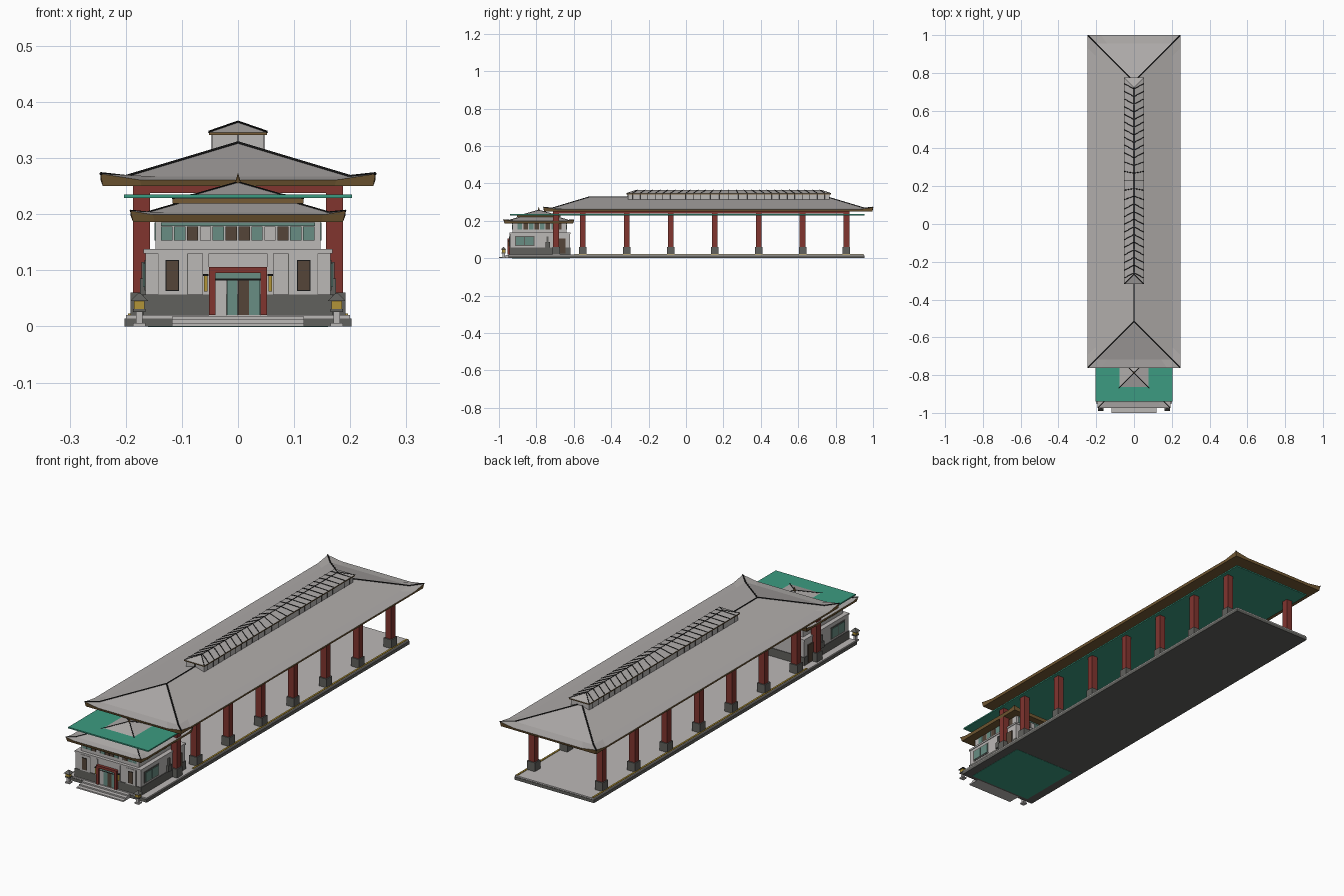
import bpy, bmesh
from mathutils import Vector

if "Cube" in bpy.data.objects:
    bpy.data.objects.remove(bpy.data.objects["Cube"])


def material(name, *rgb):
    m = bpy.data.materials.new(name)
    m.use_nodes = True
    m.diffuse_color = (*rgb, 1)
    m.node_tree.nodes["Principled BSDF"].inputs["Base Color"].default_value = (*rgb, 1)
    return m


MATS = {
    "stone": material("pale stone", .5, .48, .47),
    "dark": material("dark stone", .12, .12, .11),
    "roof": material("roof grey", .43, .41, .4),
    "red": material("red timber", .22, .035, .028),
    "green": material("ceiling green", .045, .33, .22),
    "bronze": material("eave bronze", .18, .105, .035),
    "brown": material("brown shutter", .09, .06, .04),
    "glass": material("teal glass", .14, .27, .23),
    "gold": material("gold", .45, .3, .04),
    "black": material("black trim", .008, .008, .008),
}


def finish(name, bm, mats):
    bmesh.ops.recalc_face_normals(bm, faces=bm.faces)
    me = bpy.data.meshes.new(name)
    bm.to_mesh(me)
    bm.free()
    for m in mats:
        me.materials.append(MATS[m])
    ob = bpy.data.objects.new(name, me)
    bpy.context.collection.objects.link(ob)
    return ob


def boxes(name, items, mirror=False):
    """items: (material, x0, x1, y0, y1, z0, z1)"""
    bm = bmesh.new()
    used = []
    for mat, x0, x1, y0, y1, z0, z1 in items:
        if mat not in used:
            used.append(mat)
        for s in ((1, -1) if mirror else (1,)):
            geo = bmesh.ops.create_cube(bm, size=1)
            for v in geo["verts"]:
                v.co = Vector((s * ((x0 + x1) / 2 + v.co.x * (x1 - x0)),
                               (y0 + y1) / 2 + v.co.y * (y1 - y0),
                               (z0 + z1) / 2 + v.co.z * (z1 - z0)))
                for f in v.link_faces:
                    f.material_index = used.index(mat)
    return finish(name, bm, used)


def lines(name, paths, radius, mat="black"):
    cu = bpy.data.curves.new(name, "CURVE")
    cu.dimensions = "3D"
    cu.bevel_depth = radius
    cu.bevel_resolution = 0
    cu.use_fill_caps = True
    for path in paths:
        sp = cu.splines.new("POLY")
        sp.points.add(len(path) - 1)
        for p, co in zip(sp.points, path):
            p.co = (*co, 1)
    cu.materials.append(MATS[mat])
    ob = bpy.data.objects.new(name, cu)
    bpy.context.collection.objects.link(ob)


def hip_roof(name, hx, y0, y1, rings, flare=.07, trim=.003):
    """rings: (inset, height, corner lift); the first pair forms the fascia."""
    bm = bmesh.new()
    loops, hips = [], []
    for inset, z, lift in rings:
        x, a, b = max(hx - inset, 0), y0 + inset, y1 - inset
        cs = [(-x, a), (x, a), (x, b), (-x, b)]
        hips.append([(*c, z + lift) for c in cs])
        loop = []
        for i, c in enumerate(cs):
            d = cs[(i + 1) % 4]
            full = 2 * hx if i % 2 == 0 else y1 - y0
            for u in (0, flare / full, 1 - flare / full):
                loop.append(bm.verts.new((c[0] + (d[0] - c[0]) * u, c[1] + (d[1] - c[1]) * u,
                                          z + (lift if u == 0 else 0))))
        loops.append(loop)
    bm.faces.new(loops[0])
    for k, (lo, hi) in enumerate(zip(loops, loops[1:])):
        for i in range(12):
            j = (i + 1) % 12
            bm.faces.new((lo[i], lo[j], hi[j], hi[i])).material_index = 1 if k else 0
    if hx > rings[-1][0] + .001:
        bm.faces.new(loops[-1]).material_index = 1
    bmesh.ops.remove_doubles(bm, verts=bm.verts, dist=.0005)
    finish(name, bm, ["bronze", "roof"])
    paths = [[h[i] for h in hips[1:]] for i in range(4)]
    if hx <= rings[-1][0] + .001 and y1 - y0 > 2 * hx + .01:
        paths.append([hips[-1][0], hips[-1][2]])
    lines(name + "_ridges", paths, trim)


# Platform, with gold edging and the front steps
boxes("platform", [("dark", -.202, .202, -.95, .955, 0, .014),
                   ("stone", -.2, .2, -.948, .953, .014, .02)])
boxes("platform_edging", [("gold", .188, .196, -.6, .95, .019, .023)], True)
boxes("building_underside", [("green", -.16, .16, -.93, -.62, -.001, .004)])
boxes("front_steps", [("stone", -.118, .118, -1 + .018 * i, -.94, .006 * i, .006 * i + .006)
                      for i in range(3)])

# Columns with plinths, beams and the flat ceiling
column_y = [-.695] + [-.552 + .235 * i for i in range(7)]
boxes("columns", [("red", .157, .187, y - .015, y + .015, .02, .25) for y in column_y], True)
boxes("column_plinths", [("dark", .152, .192, y - .02, y + .02, .02, .06) for y in column_y], True)
boxes("side_beams", [("red", .165, .182, -.71, .87, .238, .252)], True)
boxes("cross_beams", [("red", -.182, .182, y - .008, y + .008, .238, .252) for y in (-.7, .86)])
boxes("ceiling", [("green", -.203, .203, -.94, .955, .229, .235)])

# Main roof
hip_roof("main_roof", .245, -.762, 1,
         [(.004, .25, 0), (0, .261, .011), (.045, .267, 0), (.245, .327, 0)])

# Raised vent along the ridge, with ribs fanning away from the middle
V0, V1 = -.318, .775
boxes("vent_walls", [("stone", -.046, .046, V0 + .007, V1 - .007, .295, .344)])
hip_roof("vent_roof", .052, V0, V1,
         [(0, .341, 0), (0, .346, 0), (.052, .364, 0)], .01, .0016)
mid, count = (V0 + V1) / 2, 25
ribs, posts = [], []
for i in range(count):
    y = V0 + .06 + (V1 - V0 - .12) * i / (count - 1)
    slant = max(-1, min(1, (y - mid) / .12)) * .028
    for s in (1, -1):
        ribs.append([(0, y, .365), (s * .052, y + slant, .347)])
        posts.append([(s * .0462, y + slant, .343), (s * .0462, y + slant, .305)])
lines("vent_ribs", ribs, .0018)
lines("vent_posts", posts + [[(0, V0 + .0065, .31), (0, V0 + .0065, .343)]], .0013)

# Entrance building
F = -.94
boxes("building_walls", [("dark", -.168, .168, F - .003, -.617, .02, .057),
                         ("stone", -.165, .165, F, -.62, .057, .135),
                         ("stone", -.168, .168, F - .003, -.617, .13, .138),
                         ("stone", -.147, .147, F + .012, -.638, .138, .192)])
# Upper window bands on the front, back and both sides
U0 = F + .012
cycle = ["glass", "glass", "brown", "stone", "glass", "brown"]
front = []
for i in range(12):
    x = -.138 + .023 * i
    mat = cycle[min(i, 11 - i)]
    for y in (U0 - .003, -.639):
        front.append((mat, x + .001, x + .021, y, y + .004, .153, .178))
for y in (U0 - .003, -.639):
    front.append(("glass", -.137, .137, y, y + .004, .179, .185))
boxes("upper_windows", front)
boxes("upper_side_windows",
      [(("glass", "brown")[i % 2], .146, .149, -.9 + .03 * i, -.876 + .03 * i, .153, .185)
       for i in range(8)], True)
# Front panels with slit windows
boxes("front_panels", [("dark", .089, .143, F - .002, F, .057, .131),
                       ("stone", .0905, .1415, F - .004, F, .057, .1295),
                       ("black", .105, .129, F - .005, F, .063, .118),
                       ("brown", .1065, .1275, F - .007, F, .0645, .1165),
                       ("stone", .052, .063, F - .004, F, .057, .13),
                       ("gold", .054, .061, F - .01, F, .062, .09),
                       ("black", .053, .062, F - .011, F, .09, .093)], True)
# Side windows and doors
boxes("side_windows", [("dark", .164, .167, -.915, -.81, .064, .118),
                       ("glass", .164, .169, -.909, -.865, .07, .112),
                       ("glass", .164, .169, -.86, -.816, .07, .112),
                       ("brown", .164, .17, -.685, -.645, .025, .105),
                       ("dark", .164, .175, -.752, -.728, .057, .085),
                       ("dark", .164, .172, -.746, -.734, .085, .115)], True)
# Door frame and door leaves
boxes("door_frame", [("red", .04, .052, F - .014, F, .02, .105),
                     ("red", -.001, .052, F - .014, F, .095, .106)], True)
door = [("stone", "glass", "brown", "glass")[i] for i in range(4)]
boxes("door_leaves", [(m, -.04 + .02 * i, -.0205 + .02 * i, F - .006, F, .02, .082)
                      for i, m in enumerate(door)]
      + [("black", -.04, .04, F - .007, F, .082, .085), ("glass", -.04, .04, F - .006, F, .085, .095)])

# Two-tier roof of the building
C = -.787
hip_roof("entrance_lower_roof", .192, C - .188, C + .188,
         [(.005, .186, 0), (0, .199, .007), (.03, .203, 0), (.085, .219, 0)], .04, .002)
boxes("entrance_roof_neck", [("stone", -.1, .1, C - .095, C + .095, .21, .222)])
hip_roof("entrance_upper_roof", .117, C - .117, C + .117,
         [(0, .219, 0), (0, .228, 0), (.04, .235, 0), (.117, .257, 0)], .02, .0018)
bm = bmesh.new()
bmesh.ops.create_cone(bm, segments=8, radius1=.006, radius2=0, depth=.02, cap_ends=True)
finial = finish("roof_finial", bm, ["bronze"])
finial.location = (0, C, .264)

# Pair of stone lanterns beside the steps
LX, LY = .176, -.975


def block(mat, half, z0, z1):
    return (mat, LX - half, LX + half, LY - half, LY + half, z0, z1)


boxes("lanterns", [block("stone", .011, 0, .006), block("stone", .006, .006, .026),
                   block("dark", .011, .026, .031), block("gold", .009, .031, .046)], True)
for side, s in (("left", 1), ("right", -1)):
    bm = bmesh.new()
    bmesh.ops.create_cone(bm, segments=4, radius1=.022, radius2=.004, depth=.013, cap_ends=True)
    cap = finish("lantern_cap_" + side, bm, ["dark"])
    cap.location = (s * LX, LY, .052)
    cap.rotation_euler.z = .7854
